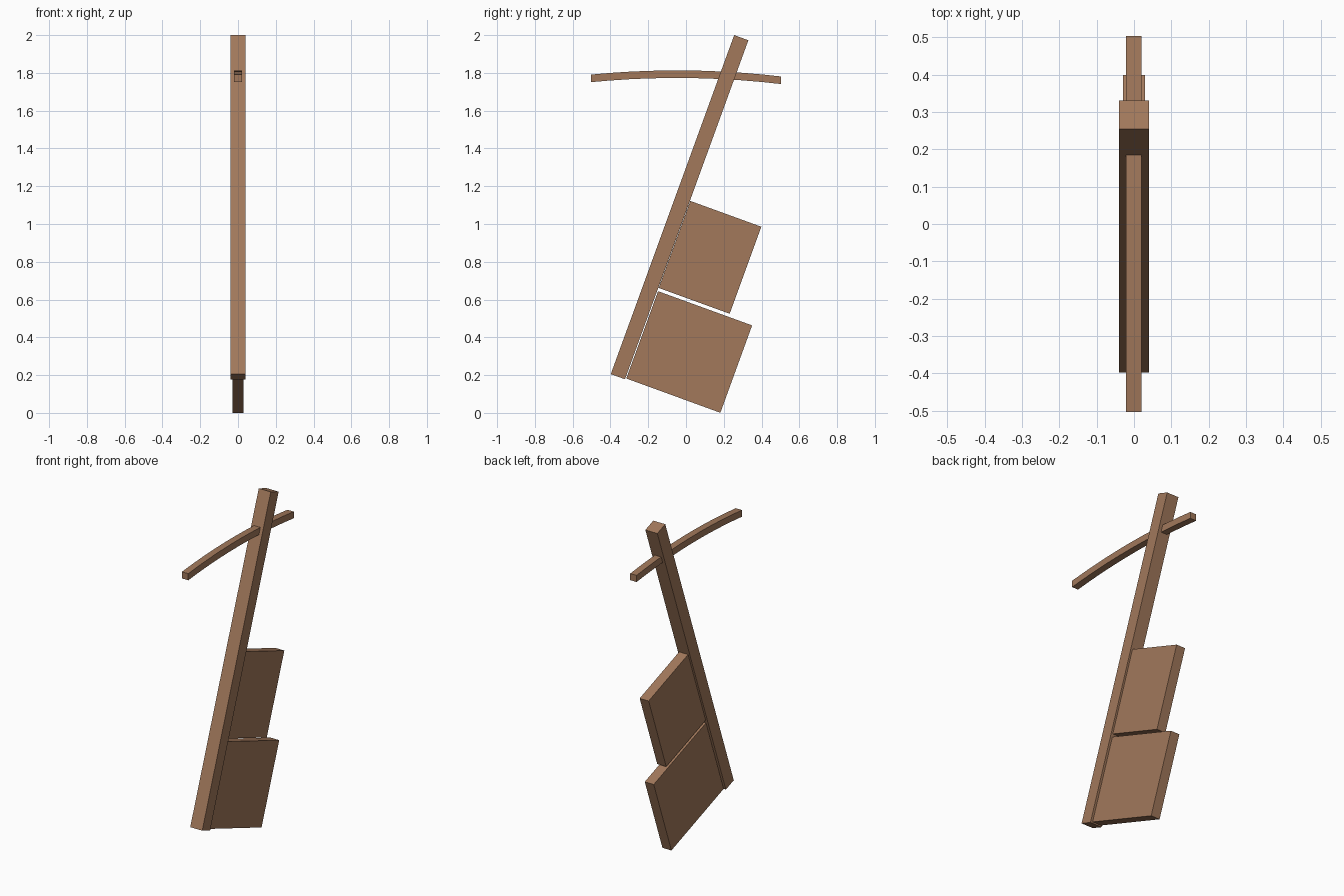
import bpy, bmesh, math
from mathutils import Matrix

if "Cube" in bpy.data.objects:
    bpy.data.objects.remove(bpy.data.objects["Cube"])

TILT = math.radians(-20)

wood = bpy.data.materials.new("wood")
wood.diffuse_color = (0.36, 0.19, 0.105, 1)
wood.use_nodes = True
wood.node_tree.nodes["Principled BSDF"].inputs["Base Color"].default_value = wood.diffuse_color


def finish(name, bm):
    bmesh.ops.recalc_face_normals(bm, faces=bm.faces)
    me = bpy.data.meshes.new(name)
    bm.to_mesh(me)
    bm.free()
    me.materials.append(wood)
    ob = bpy.data.objects.new(name, me)
    bpy.context.collection.objects.link(ob)
    return ob


def plank(name, size, y, z):
    bm = bmesh.new()
    bmesh.ops.create_cube(bm, size=1, matrix=Matrix.Diagonal((*size, 1)))
    ob = finish(name, bm)
    ob.location = (0, y, z)
    ob.rotation_euler.x = TILT
    return ob


# Leaning post and the two boards fixed along its rear side
plank("post", (0.08, 0.08, 1.91), -0.034, 1.089)
plank("lower_board", (0.06, 0.53, 0.492), 0.017, 0.3225)
plank("upper_board", (0.06, 0.40, 0.49), 0.127, 0.8235)

# Bowed crossbar passing through the post
bm = bmesh.new()
SEGMENTS, HALF = 10, 0.503
rings = []
for i in range(SEGMENTS + 1):
    t = 2 * i / SEGMENTS - 1
    z = 1.793 - 0.027 * t * t - 0.005 * t
    rings.append([bm.verts.new((-0.001 + sx * 0.021, t * HALF, z + sz * 0.02))
                  for sx, sz in ((-1, -1), (1, -1), (1, 1), (-1, 1))])
for a, b in zip(rings, rings[1:]):
    for k in range(4):
        bm.faces.new((a[k], a[(k + 1) % 4], b[(k + 1) % 4], b[k]))
bm.faces.new(rings[0])
bm.faces.new(rings[-1])
finish("crossbar", bm)
